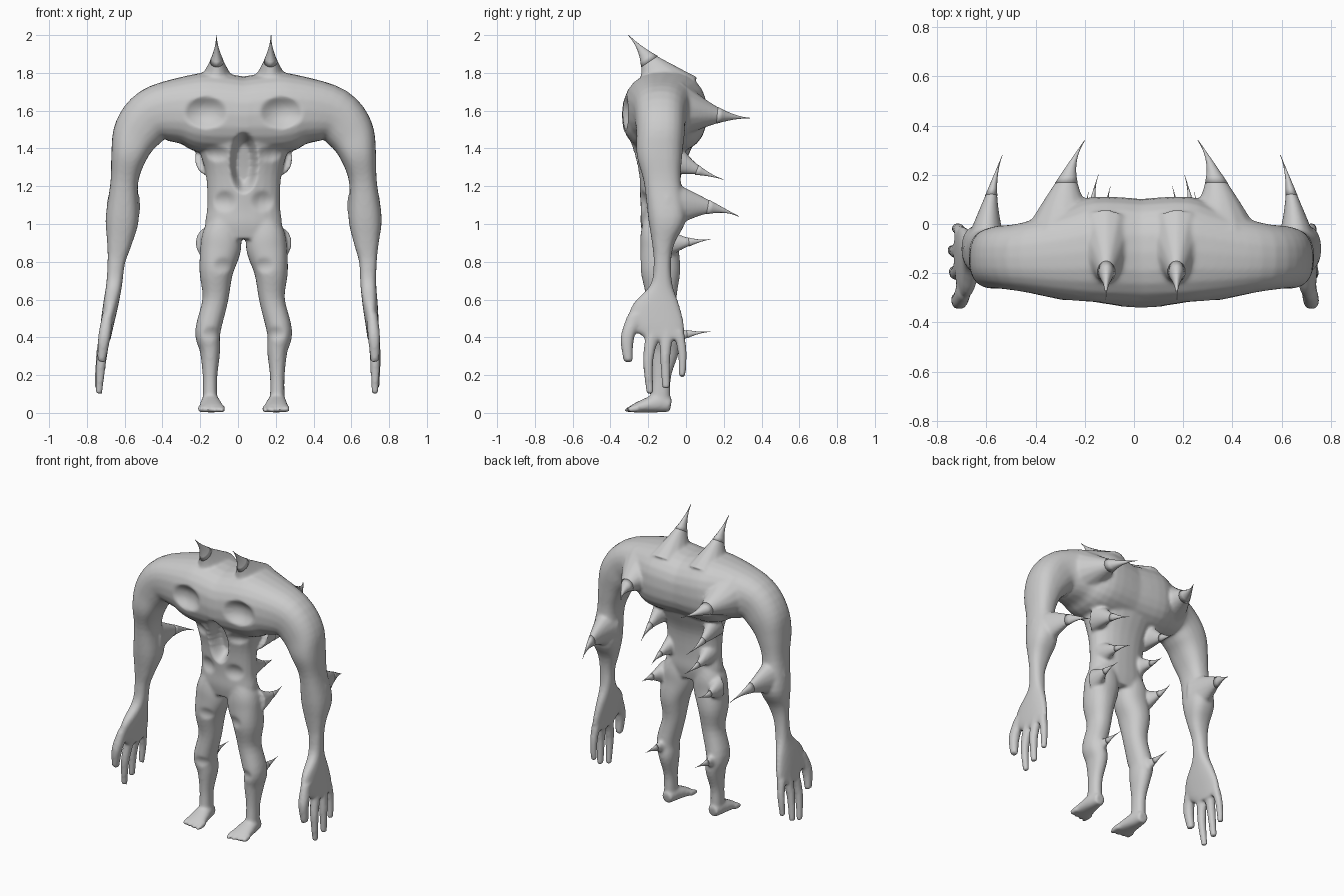
import bpy, bmesh, math
from mathutils import Vector

if "Cube" in bpy.data.objects:
    bpy.data.objects.remove(bpy.data.objects["Cube"], do_unlink=True)

CX = 0.03          # body midline
X, Y = Vector((1, 0, 0)), Vector((0, 1, 0))

skin = bpy.data.materials.new("grey_skin")
skin.use_nodes = True
skin.diffuse_color = (0.6, 0.6, 0.6, 1)
skin.node_tree.nodes["Principled BSDF"].inputs["Base Color"].default_value = (0.6, 0.6, 0.6, 1)


def make_object(name, bm):
    bmesh.ops.recalc_face_normals(bm, faces=bm.faces)
    mesh = bpy.data.meshes.new(name)
    bm.to_mesh(mesh)
    bm.free()
    mesh.materials.append(skin)
    mesh.shade_smooth()
    ob = bpy.data.objects.new(name, mesh)
    bpy.context.collection.objects.link(ob)
    return ob


def refine(rings, steps=4):
    """Smooth spline through rings of (x, y, z, radius a, radius b)."""
    out = []
    for i in range(len(rings) - 1):
        p0, p1, p2, p3 = (rings[min(max(i + k, 0), len(rings) - 1)] for k in (-1, 0, 1, 2))
        for s in range(steps):
            t = s / steps
            out.append([b + t * (c - a) / 2 + t * t * (a - 2.5 * b + 2 * c - d / 2)
                        + t ** 3 * (1.5 * (b - c) + (d - a) / 2)
                        for a, b, c, d in zip(p0, p1, p2, p3)])
    return out + [list(rings[-1])]


def tube(bm, rings, b_axis=Y, sides=24, power=0.9):
    """Loft ellipses along a path; radius b lies along b_axis."""
    centres = [Vector(r[:3]) for r in rings]
    loops = []
    for i, r in enumerate(rings):
        along = centres[min(i + 1, len(rings) - 1)] - centres[max(i - 1, 0)]
        a_axis = b_axis.cross(along).normalized()
        loop = []
        for k in range(sides):
            ang = math.tau * k / sides
            c, s = (math.copysign(abs(v) ** power, v) for v in (math.cos(ang), math.sin(ang)))
            loop.append(bm.verts.new(centres[i] + a_axis * r[3] * c + b_axis * r[4] * s))
        loops.append(loop)
    for lo, hi in zip(loops, loops[1:]):
        for k in range(sides):
            n = (k + 1) % sides
            bm.faces.new((lo[k], lo[n], hi[n], hi[k]))
    bm.faces.new(loops[0][::-1])
    bm.faces.new(loops[-1])


def place(side, rings, drift=0.0):
    """Put rings on one side; the right hand hangs a little further out."""
    return [(CX + side * (r[0] + (drift * max(0, 1 - r[2]) if side < 0 else 0)), *r[1:])
            for r in rings]


def spike_rings(base, bend, tip, ra, rb):
    """Rings along a bent path, flaring at the root."""
    rings = []
    for k in range(15):
        t = k / 14
        p = Vector(base) * (1 - t) ** 2 + Vector(bend) * 2 * t * (1 - t) + Vector(tip) * t * t
        taper = (1 - t) ** 1.9 + .012
        rings.append((*p, ra * taper, rb * taper))
    return rings


# Shoulder, arm and palm
ARM = [(-.03, -.12, 1.575, .2, .22), (.2, -.11, 1.59, .215, .22), (.34, -.125, 1.6, .175, .18),
       (.48, -.135, 1.575, .145, .14), (.565, -.135, 1.48, .128, .128), (.608, -.14, 1.36, .095, .12),
       (.632, -.125, 1.22, .073, .098), (.643, -.1, 1.03, .088, .1), (.65, -.12, .9, .066, .06),
       (.658, -.125, .8, .047, .046), (.66, -.13, .68, .042, .058), (.67, -.16, .57, .04, .125),
       (.68, -.155, .47, .035, .145), (.686, -.11, .39, .03, .1)]
# Thumb and fingers
DIGITS = [[(.68, -.26, .52, .03, .05), (.69, -.31, .4, .033, .037), (.695, -.305, .27, .022, .026)],
          [(.685, -.17, .45, .03, .04), (.695, -.2, .28, .027, .028), (.695, -.19, .1, .018, .02)],
          [(.685, -.1, .45, .03, .04), (.7, -.11, .3, .027, .028), (.7, -.105, .13, .019, .022)],
          [(.685, -.04, .43, .028, .03), (.69, -.02, .32, .024, .024), (.69, -.02, .19, .018, .018)]]
# Leg and foot
LEG = [(.09, -.14, 1.05, .07, .08), (.115, -.14, .95, .1, .1), (.122, -.14, .87, .108, .102),
       (.145, -.135, .75, .09, .105), (.15, -.13, .6, .068, .08), (.19, -.125, .43, .067, .085),
       (.178, -.115, .33, .054, .08), (.178, -.13, .2, .039, .053), (.178, -.135, .1, .038, .052),
       (.176, -.14, .03, .04, .055)]
FOOT = [(.176, -.08, .04, .036, .035), (.176, -.15, .05, .048, .05),
        (.172, -.23, .035, .034, .063), (.17, -.285, .022, .02, .072)]
# Belly and hips
TRUNK = [(CX, -.12, 1.52, .26, .2), (CX, -.13, 1.39, .235, .155), (CX, -.14, 1.26, .2, .115),
         (CX, -.14, 1.1, .193, .1), (CX, -.14, 1.0, .204, .1), (CX, -.14, .92, .19, .085)]
# Spikes: base, bend, tip, radius across path, radius along x
SPIKES = {
    "neck_spike": ((.145, -.11, 1.7), (.14, -.18, 1.87), (.145, -.305, 2.0), .19, .13),
    "shoulder_blade_spike": ((.31, -.04, 1.6), (.34, .18, 1.57), (.23, .34, 1.56), .16, .17),
    "rib_spike": ((.19, -.09, 1.35), (.22, .06, 1.28), (.175, .2, 1.235), .1, .07),
    "elbow_spike": ((.635, -.1, 1.1), (.62, .14, 1.11), (.565, .28, 1.04), .14, .09),
    "waist_spike": ((.13, -.11, 1.12), (.16, .04, 1.09), (.125, .155, 1.07), .08, .06),
    "hip_spike": ((.19, -.11, .9), (.24, .02, .9), (.215, .13, .92), .085, .065),
    "calf_spike": ((.185, -.11, .4), (.2, .0, .42), (.19, .13, .43), .08, .055),
}

bm = bmesh.new()
tube(bm, refine(TRUNK))
for side in (1, -1):
    tube(bm, refine(place(side, ARM, .08)), power=.82)
    for digit in DIGITS:
        tube(bm, refine(place(side, digit, .08)), sides=12)
    tube(bm, refine(place(side, LEG)))
    tube(bm, refine(place(side, FOOT)), X)
    for k in range(4):
        tx = .115 + .037 * k
        toe = [(tx, -.25, .025, .02, .018), (tx, -.3, .018, .017, .018), (tx, -.325 + .006 * k, .012, .01, .01)]
        tube(bm, place(side, toe), X, 10)
    for spec in SPIKES.values():
        tube(bm, place(side, spike_rings(*spec)), X, 14, 1)
body = make_object("body", bm)

# Fuse the limbs and spike roots into one skin
bpy.context.view_layer.objects.active = body
remesh = body.modifiers.new("fuse", "REMESH")
remesh.mode = "VOXEL"
remesh.voxel_size = 0.009
bpy.ops.object.modifier_apply(modifier="fuse")

# Dents on the front: (x, z, half width, half height, depth, steepness)
DENTS = [(0, 1.325, .068, .16, .09, 1.7), (.2, 1.59, .11, .085, .05, 1),
         (.14, 1.37, .06, .04, .018, 1), (.1, 1.12, .06, .055, .02, 1),
         (.11, .78, .05, .04, .013, 1), (.17, .42, .05, .035, .012, 1)]
normals = [v.normal.copy() for v in body.data.vertices]
for v, n in zip(body.data.vertices, normals):
    if n.y < -.2 and v.co.y < -.1:
        for x, z, w, h, depth, steep in DENTS:
            fall = 1 - ((abs(v.co.x - CX) - x) / w) ** 2 - ((v.co.z - z) / h) ** 2
            if fall > 0:
                v.co.y += depth * min(1, fall * steep)
smooth = body.modifiers.new("soften", "SMOOTH")
smooth.factor, smooth.iterations = 0.5, 10
bpy.ops.object.modifier_apply(modifier="soften")
body.data.shade_smooth()

# Sharp spike ends over the fused roots
for name, spec in SPIKES.items():
    for side, word in ((1, "left"), (-1, "right")):
        bm = bmesh.new()
        tube(bm, place(side, spike_rings(*spec)[7:]), X, 14, 1)
        make_object(word + "_" + name, bm)
